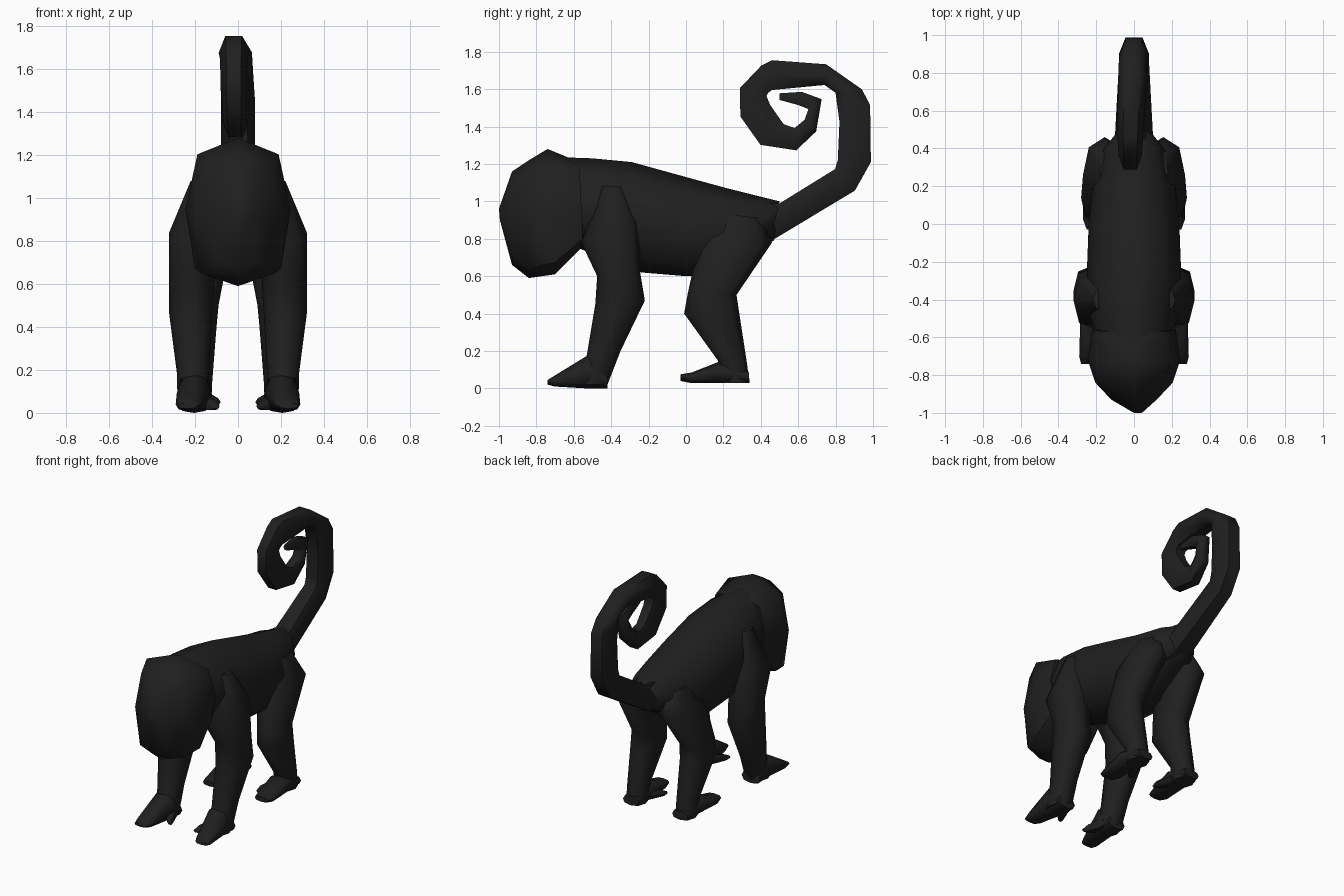
import bpy, bmesh, math

black = bpy.data.materials.new("black fur")
black.diffuse_color = (0.014, 0.014, 0.014, 1)


def loft(name, sections, sides=8, square=0.75, low=None, side=1):
    """Skin rings; each section = (y0, z0, y1, z1, centre x, half width).
    The ring spans the line (y0,z0)-(y1,z1) in profile and +-half width in x.
    square / low set how boxy the ring is towards its end / its start."""
    low = square if low is None else low
    bm = bmesh.new()
    rings = []
    for y0, z0, y1, z1, cx, rx in sections:
        ring = []
        for i in range(sides):
            a = 2 * math.pi * i / sides
            p = square if math.sin(a) > 0 else low
            c, s = [math.copysign(abs(t) ** p, t) if abs(t) > 1e-6 else 0
                    for t in (math.cos(a), math.sin(a))]
            y = (y0 + y1) / 2 + (y1 - y0) / 2 * s
            z = (z0 + z1) / 2 + (z1 - z0) / 2 * s
            ring.append(bm.verts.new((side * (cx + rx * c), y, z)))
        rings.append(ring)
    for a, b in zip(rings, rings[1:]):
        for i in range(sides):
            j = (i + 1) % sides
            bm.faces.new((a[i], a[j], b[j], b[i]))
    bm.faces.new(rings[0])
    bm.faces.new(rings[-1])
    bmesh.ops.recalc_face_normals(bm, faces=bm.faces)
    me = bpy.data.meshes.new(name)
    bm.to_mesh(me)
    bm.free()
    me.shade_smooth()
    me.set_sharp_from_angle(angle=math.radians(60))
    me.materials.append(black)
    ob = bpy.data.objects.new(name, me)
    bpy.context.collection.objects.link(ob)
    return ob


# torso, narrow along the back and wide at the belly
loft("torso", [
    (-0.60, 0.76, -0.64, 1.235, 0, 0.19),
    (-0.50, 0.72, -0.50, 1.23, 0, 0.23),
    (-0.24, 0.62, -0.29, 1.21, 0, 0.25),
    (0.00, 0.60, 0.00, 1.13, 0, 0.24),
    (0.16, 0.60, 0.22, 1.07, 0, 0.22),
    (0.40, 0.76, 0.40, 1.025, 0, 0.16),
    (0.47, 0.79, 0.50, 1.0, 0, 0.09)], square=1.05, low=0.7)

# head, long muzzle hanging down
loft("head", [
    (-0.55, 0.76, -0.57, 1.21, 0, 0.22),
    (-0.70, 0.61, -0.74, 1.28, 0, 0.245),
    (-0.84, 0.59, -0.84, 1.22, 0, 0.205),
    (-0.93, 0.66, -0.93, 1.16, 0, 0.12),
    (-0.995, 0.90, -1.0, 0.96, 0.02, 0.025)], square=0.75, low=0.58)

# curled tail, given by inner and outer profile points
loft("tail", [
    (0.30, 1.02, 0.30, 0.72, 0, 0.14),
    (0.50, 1.00, 0.46, 0.78, 0, 0.10),
    (0.79, 1.18, 0.91, 1.05, 0, 0.08),
    (0.80, 1.22, 1.00, 1.21, 0, 0.08),
    (0.81, 1.42, 0.995, 1.52, 0, 0.078),
    (0.79, 1.58, 0.95, 1.60, -0.005, 0.075),
    (0.74, 1.615, 0.75, 1.74, -0.01, 0.075),
    (0.46, 1.585, 0.46, 1.765, -0.02, 0.07),
    (0.44, 1.57, 0.40, 1.735, -0.02, 0.065),
    (0.44, 1.56, 0.28, 1.61, -0.02, 0.062),
    (0.46, 1.52, 0.28, 1.45, -0.02, 0.06),
    (0.53, 1.42, 0.39, 1.295, -0.015, 0.055),
    (0.58, 1.40, 0.59, 1.265, -0.01, 0.055),
    (0.63, 1.44, 0.70, 1.37, 0, 0.05),
    (0.65, 1.49, 0.73, 1.55, 0.01, 0.045),
    (0.60, 1.51, 0.62, 1.59, 0.015, 0.04),
    (0.50, 1.54, 0.50, 1.58, 0.02, 0.02)], sides=6, square=0.85)

for side, label in ((1, "right"), (-1, "left")):
    # front limb, shoulder sunk into the chest
    loft("front_leg_" + label, [
        (-0.46, 1.08, -0.34, 1.08, 0.14, 0.08),
        (-0.56, 0.78, -0.25, 0.90, 0.20, 0.12),
        (-0.475, 0.60, -0.245, 0.62, 0.215, 0.105),
        (-0.485, 0.45, -0.22, 0.47, 0.22, 0.10),
        (-0.53, 0.18, -0.35, 0.20, 0.21, 0.075),
        (-0.58, 0.02, -0.42, 0.02, 0.205, 0.075)], square=0.8, side=side)
    loft("front_foot_" + label, [
        (-0.42, 0.00, -0.42, 0.08, 0.205, 0.07),
        (-0.53, 0.00, -0.52, 0.18, 0.205, 0.08),
        (-0.70, 0.01, -0.70, 0.07, 0.23, 0.06),
        (-0.74, 0.02, -0.74, 0.045, 0.235, 0.045)], side=side)
    loft("front_thumb_" + label, [
        (-0.46, 0.01, -0.46, 0.09, 0.18, 0.05),
        (-0.58, 0.01, -0.57, 0.06, 0.12, 0.03),
        (-0.61, 0.02, -0.61, 0.04, 0.10, 0.015)],
        sides=6, side=side)
    # hind limb, thigh sunk into the rump
    loft("hind_leg_" + label, [
        (0.16, 0.94, 0.40, 0.91, 0.12, 0.06),
        (0.06, 0.74, 0.46, 0.78, 0.155, 0.115),
        (0.01, 0.51, 0.27, 0.50, 0.185, 0.095),
        (-0.01, 0.40, 0.285, 0.40, 0.19, 0.09),
        (0.17, 0.15, 0.325, 0.14, 0.19, 0.07),
        (0.19, 0.03, 0.34, 0.03, 0.19, 0.065)], square=0.9, side=side)
    loft("hind_foot_" + label, [
        (0.34, 0.03, 0.335, 0.09, 0.19, 0.06),
        (0.16, 0.03, 0.17, 0.14, 0.195, 0.075),
        (0.02, 0.03, 0.03, 0.085, 0.20, 0.07),
        (-0.03, 0.04, -0.03, 0.075, 0.20, 0.05)], side=side)
    loft("hind_toe_" + label, [
        (0.22, 0.03, 0.22, 0.10, 0.17, 0.05),
        (0.11, 0.03, 0.11, 0.07, 0.11, 0.03),
        (0.08, 0.035, 0.08, 0.055, 0.10, 0.015)],
        sides=6, side=side)
